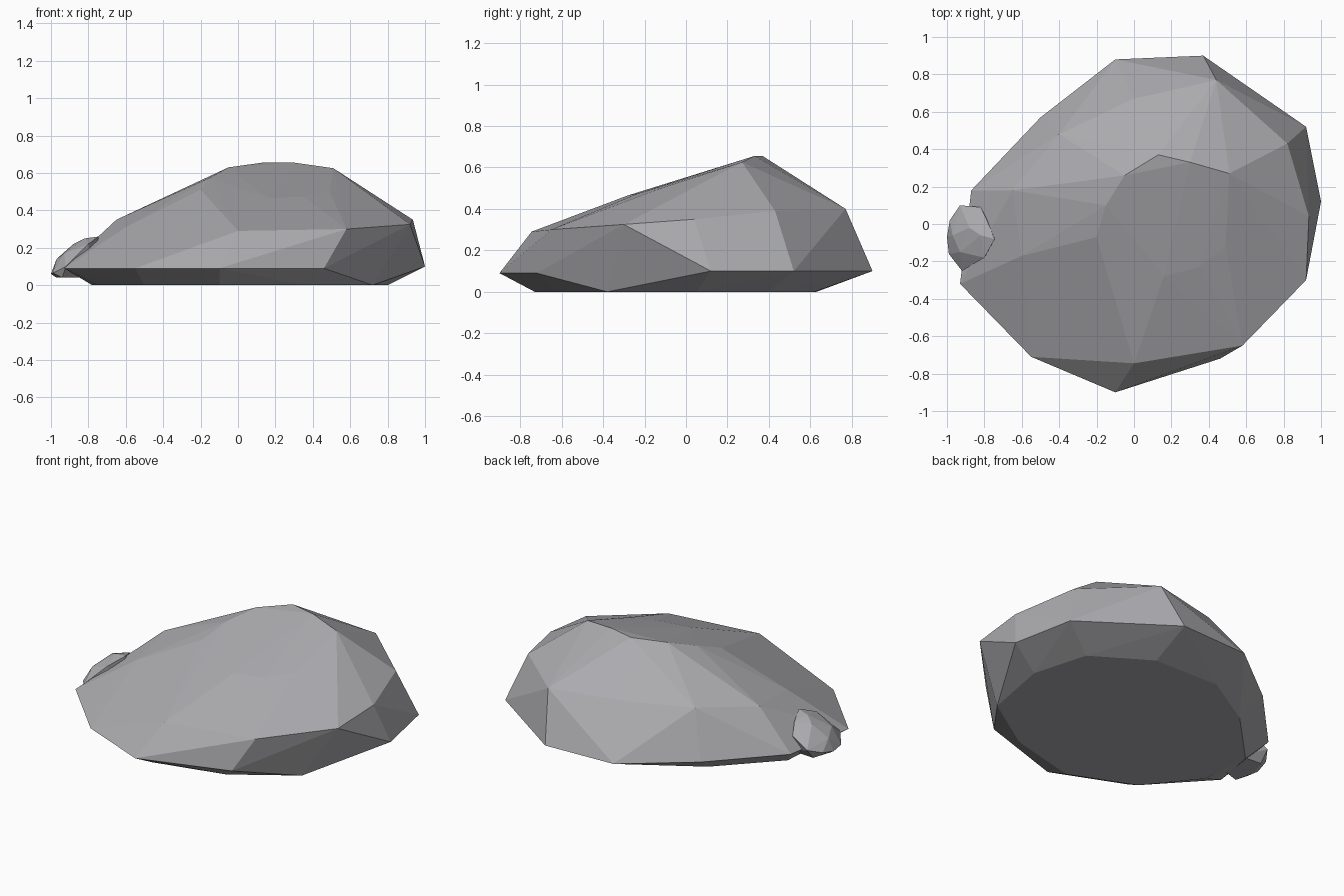
import bpy, bmesh

stone = bpy.data.materials.new("warm grey stone")
stone.diffuse_color = (0.41, 0.41, 0.43, 1)


def rock(name, points):
    """Faceted boulder: the convex hull of a few corner points."""
    bm = bmesh.new()
    for p in points:
        bm.verts.new(p)
    hull = bmesh.ops.convex_hull(bm, input=bm.verts[:])
    junk = {g for g in hull["geom_interior"] + hull["geom_unused"]
            if isinstance(g, bmesh.types.BMVert)}
    bmesh.ops.delete(bm, geom=list(junk), context='VERTS')
    bmesh.ops.recalc_face_normals(bm, faces=bm.faces[:])
    mesh = bpy.data.meshes.new(name)
    bm.to_mesh(mesh)
    bm.free()
    mesh.materials.append(stone)
    obj = bpy.data.objects.new(name, mesh)
    bpy.context.collection.objects.link(obj)
    return obj


# Main boulder: flat base, wide low rim, shoulder and crest
base = [(x, y, 0.0) for x, y in [
    (-0.75, -0.25), (-0.78, 0.08), (-0.45, 0.42), (-0.10, 0.63), (0.35, 0.62),
    (0.70, 0.40), (0.80, 0.05), (0.72, -0.38), (0.35, -0.62), (-0.10, -0.73),
    (-0.50, -0.56)]]
rim = [(x, y, 0.10) for x, y in [
    (-0.10, 0.88), (0.37, 0.90), (0.92, 0.52), (1.0, 0.12), (-0.87, 0.18), (-0.50, 0.57)]]
rim += [(x, y, 0.09) for x, y in [
    (0.46, -0.72), (-0.10, -0.90), (-0.55, -0.71), (-0.93, -0.32)]]
shoulder = [
    (0.0, -0.745, 0.29), (0.58, -0.65, 0.30), (0.92, -0.30, 0.325), (0.935, 0.04, 0.35),
    (0.82, 0.43, 0.39), (0.44, 0.77, 0.40), (0.0, 0.67, 0.40), (-0.40, 0.48, 0.387),
    (-0.65, 0.18, 0.35), (-0.60, -0.17, 0.31)]
crest = [
    (0.13, 0.37, 0.655), (0.30, 0.33, 0.655), (0.51, 0.27, 0.625), (-0.05, 0.26, 0.63),
    (-0.15, 0.10, 0.575), (0.54, 0.07, 0.55), (0.49, -0.12, 0.50), (0.35, -0.23, 0.475),
    (0.16, -0.28, 0.465), (-0.20, -0.07, 0.51)]
rock("boulder", base + rim + shoulder + crest)

# Small stone leaning against the left end
rock("small_stone", [
    (-0.93, 0.10, 0.11), (-0.82, 0.09, 0.17), (-0.79, 0.03, 0.23), (-0.745, -0.08, 0.26),
    (-0.80, -0.18, 0.22), (-0.92, -0.25, 0.10), (-0.99, -0.16, 0.065), (-1.0, -0.07, 0.06),
    (-0.985, 0.02, 0.08), (-0.97, -0.06, 0.14), (-0.93, -0.15, 0.17), (-0.88, -0.02, 0.22),
    (-0.82, -0.06, 0.25), (-0.97, -0.08, 0.04), (-0.94, -0.20, 0.04), (-0.93, 0.04, 0.04),
    (-0.78, -0.15, 0.04), (-0.78, 0.03, 0.04)])
